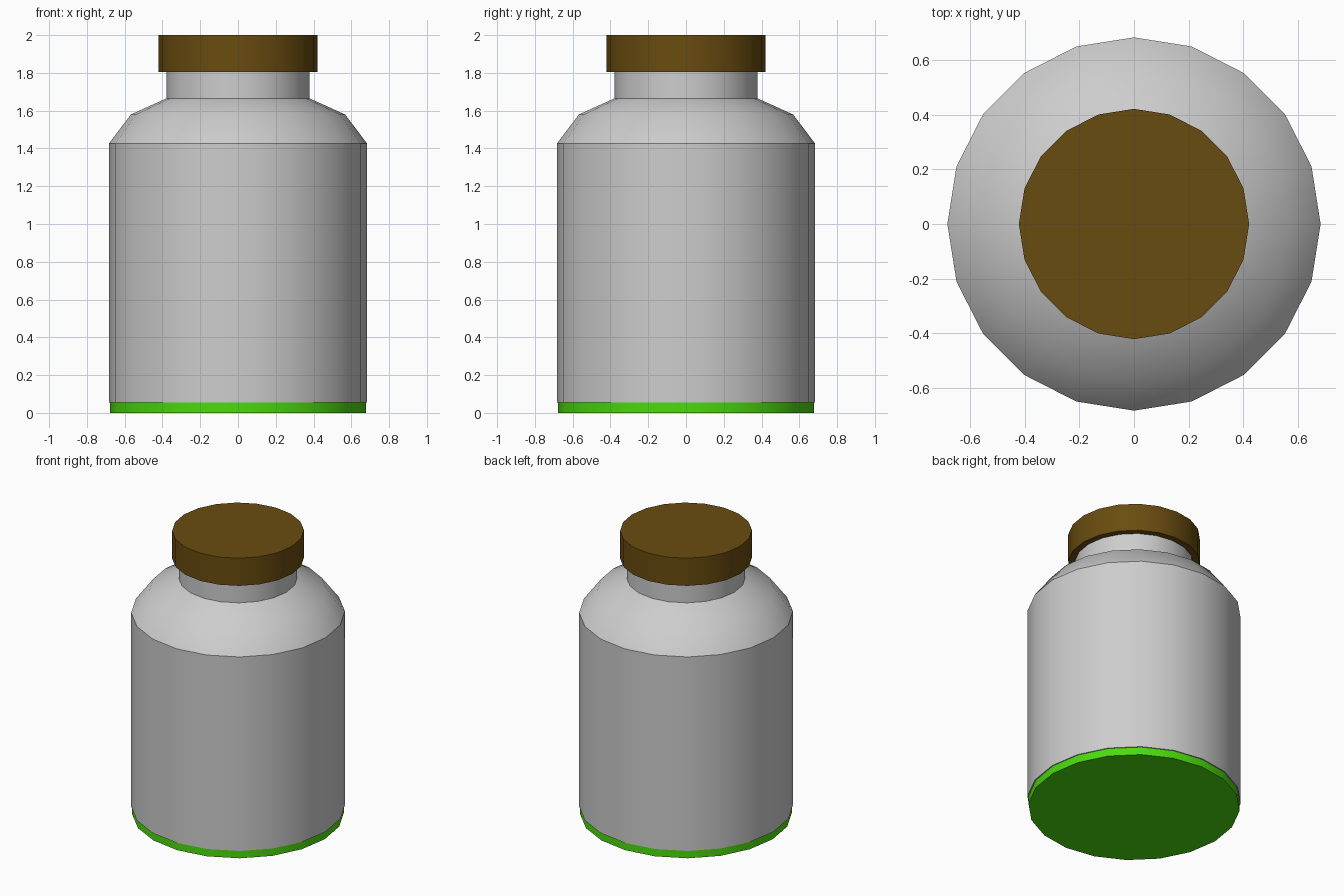
import bpy, bmesh, math

if "Cube" in bpy.data.objects:
    bpy.data.objects.remove(bpy.data.objects["Cube"])

SIDES = 20


def material(name, rgb):
    m = bpy.data.materials.new(name)
    m.diffuse_color = (*rgb, 1)
    m.use_nodes = True
    m.node_tree.nodes["Principled BSDF"].inputs["Base Color"].default_value = m.diffuse_color
    return m


def lathe(name, profile, mat):
    """Revolve (radius, height) points around z and close both ends."""
    bm = bmesh.new()
    rings = []
    for r, z in profile:
        rings.append([bm.verts.new((r * math.cos(2 * math.pi * i / SIDES),
                                    r * math.sin(2 * math.pi * i / SIDES), z))
                      for i in range(SIDES)])
    for low, high in zip(rings, rings[1:]):
        for i in range(SIDES):
            j = (i + 1) % SIDES
            bm.faces.new((low[i], low[j], high[j], high[i]))
    bm.faces.new(rings[0][::-1])
    bm.faces.new(rings[-1])
    mesh = bpy.data.meshes.new(name)
    bm.to_mesh(mesh)
    bm.free()
    mesh.materials.append(mat)
    obj = bpy.data.objects.new(name, mesh)
    bpy.context.collection.objects.link(obj)
    bpy.ops.object.select_all(action='DESELECT')
    obj.select_set(True)
    bpy.context.view_layer.objects.active = obj
    bpy.ops.object.shade_smooth_by_angle(angle=math.radians(30))
    return obj


grey = material("light_grey", (0.61, 0.61, 0.61))
green = material("bright_green", (0.072, 0.70, 0.0044))
brown = material("dark_brown", (0.141, 0.072, 0.005))

# Contents showing at the base
lathe("base", [(0.677, 0), (0.677, 0.055)], green)

# Jar wall, rounded shoulder and neck
lathe("jar_body", [(0.684, 0.055), (0.684, 1.425), (0.567, 1.58),
                   (0.379, 1.665), (0.379, 1.805)], grey)

# Lid
lathe("lid", [(0.422, 1.805), (0.422, 2.0)], brown)
